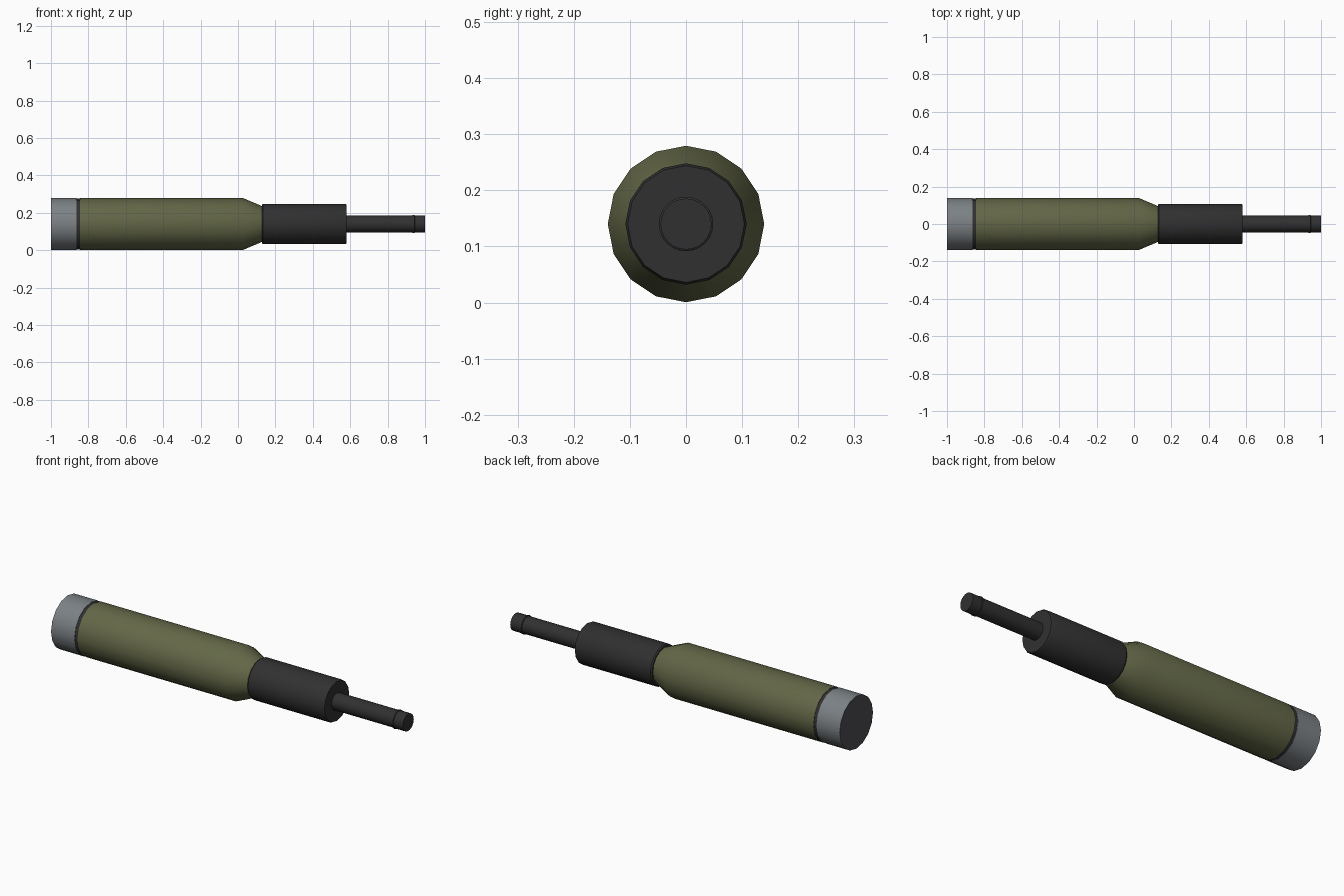
import bpy, bmesh, math

if "Cube" in bpy.data.objects:
    bpy.data.objects.remove(bpy.data.objects["Cube"])

CZ = 0.14  # height of the shared axis


def mat(name, rgb):
    m = bpy.data.materials.new(name)
    m.diffuse_color = (*rgb, 1)
    m.use_nodes = True
    m.node_tree.nodes["Principled BSDF"].inputs["Base Color"].default_value = m.diffuse_color
    return m


green = mat("olive green", (0.125, 0.135, 0.062))
steel = mat("steel grey", (0.20, 0.22, 0.235))
end_grey = mat("dark end grey", (0.075, 0.073, 0.084))
black = mat("soft black", (0.030, 0.030, 0.030))


def lathe(name, profile, mats, sides=16, rule=None):
    """Spin (x, radius) points round the x axis and cap both ends."""
    bm = bmesh.new()
    rings = [[bm.verts.new((x, r * math.sin(2 * math.pi * i / sides),
                            CZ + r * math.cos(2 * math.pi * i / sides)))
              for i in range(sides)] for x, r in profile]
    for a, b in zip(rings, rings[1:]):
        for i in range(sides):
            j = (i + 1) % sides
            bm.faces.new((a[i], a[j], b[j], b[i]))
    bm.faces.new(rings[0])
    bm.faces.new(rings[-1])
    bmesh.ops.recalc_face_normals(bm, faces=bm.faces)
    if rule:
        for f in bm.faces:
            f.material_index = rule(f)
    me = bpy.data.meshes.new(name)
    bm.to_mesh(me)
    bm.free()
    for m in mats:
        me.materials.append(m)
    ob = bpy.data.objects.new(name, me)
    bpy.context.collection.objects.link(ob)
    bpy.ops.object.select_all(action='DESELECT')
    ob.select_set(True)
    bpy.context.view_layer.objects.active = ob
    bpy.ops.object.shade_smooth_by_angle(angle=math.radians(30))
    return ob


R = 0.1395
# Metal cap with a darker flat end
lathe("end_cap", [(-1, R), (-0.863, R)], [steel, end_grey],
      rule=lambda f: 1 if f.normal.x < -0.9 else 0)
# Dark band between cap and body
lathe("seam_band", [(-0.863, R - 0.002), (-0.845, R - 0.002)], [black])
# Olive body with tapered shoulder
lathe("body", [(-0.845, R), (0.025, R), (0.13, 0.095)], [green])
# Black collar with slightly eased rims
lathe("collar", [(0.127, 0.103), (0.134, 0.108), (0.572, 0.108), (0.58, 0.104)], [black])
# Thin rod with raised ring near the tip
lathe("rod", [(0.58, 0.0445), (0.932, 0.0445), (0.934, 0.0485), (0.943, 0.0485),
              (0.945, 0.0455), (1, 0.0455)], [black], sides=24)
